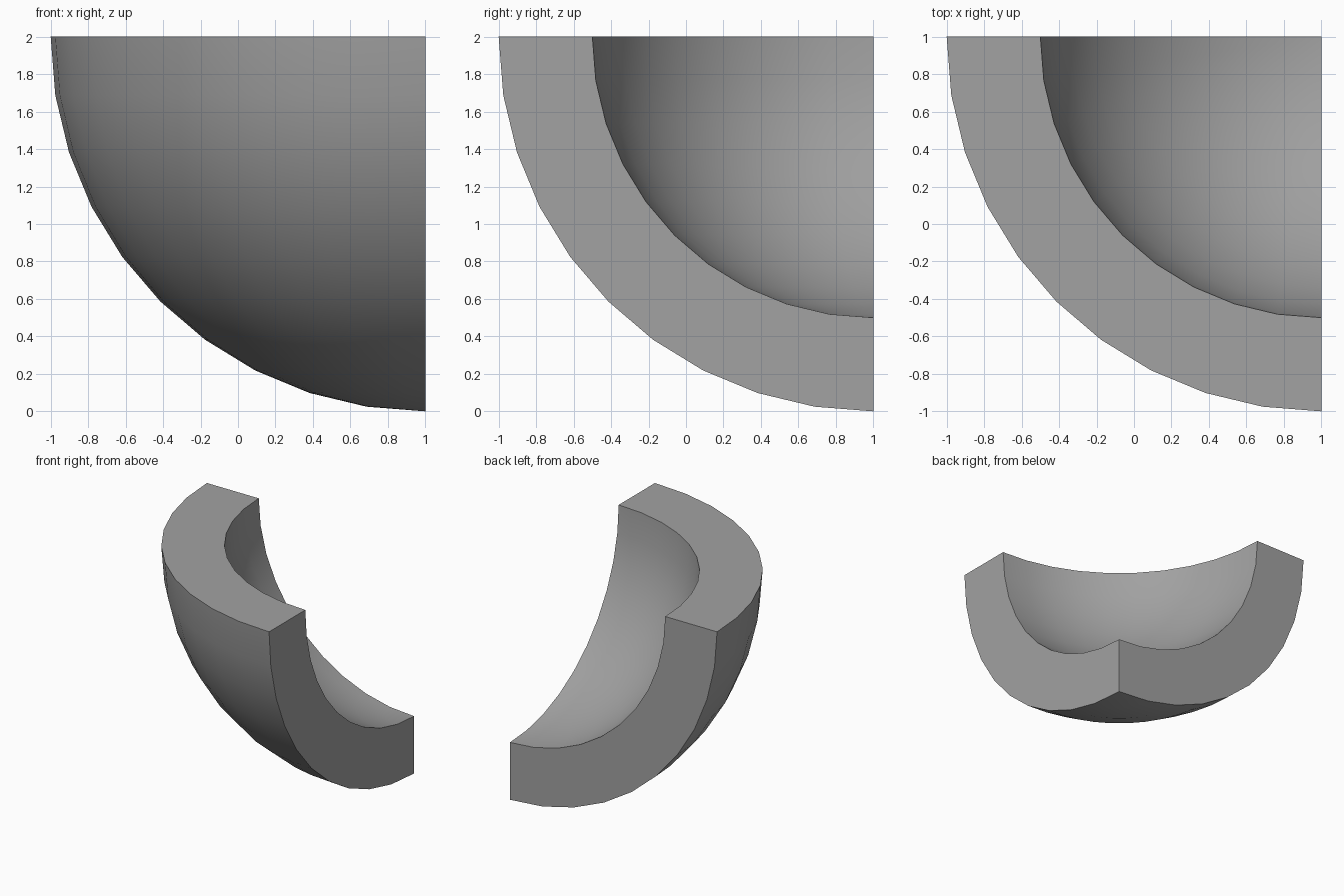
import bpy, bmesh
from math import pi, sin, cos, radians
from mathutils import Matrix, Vector

cube = bpy.data.objects.get("Cube")
if cube:
    bpy.data.objects.remove(cube, do_unlink=True)

STEPS = 10                      # facets per quarter turn
OUTER, INNER = 2.0, 1.5
CENTRE = Vector((1, 1, 2))

grey = bpy.data.materials.new("grey")
grey.use_nodes = True
colour = (0.36, 0.36, 0.36, 1)
grey.diffuse_color = colour
grey.node_tree.nodes["Principled BSDF"].inputs["Base Color"].default_value = colour


def quarter_arc(radius):
    """Arc in the xz plane from the rim down to the pole."""
    angles = [pi / 2 * i / STEPS for i in range(STEPS + 1)]
    return [Vector((-radius * cos(a), 0, -radius * sin(a))) for a in angles]


# Cross-section of the shell: outer arc down, inner arc back up
profile = quarter_arc(OUTER) + quarter_arc(INNER)[::-1]

bm = bmesh.new()
sections = []
for step in range(STEPS + 1):
    turn = Matrix.Rotation(pi / 2 * step / STEPS, 3, "Z")
    sections.append([bm.verts.new(turn @ p + CENTRE) for p in profile])

# Flat cut faces at both ends
bm.faces.new(sections[0])
bm.faces.new(sections[-1][::-1])

# Curved walls; the edge lying on the axis needs no wall
count = len(profile)
for a, b in zip(sections, sections[1:]):
    for i in range(count):
        if i != STEPS:
            j = (i + 1) % count
            bm.faces.new((a[i], b[i], b[j], a[j]))

# Weld the poles, then merge the top rim into one flat face
bmesh.ops.remove_doubles(bm, verts=bm.verts[:], dist=0.0001)
bmesh.ops.recalc_face_normals(bm, faces=bm.faces[:])
rim = [f for f in bm.faces if all(v.co.z > 1.999 for v in f.verts)]
bmesh.ops.dissolve_faces(bm, faces=rim)

mesh = bpy.data.meshes.new("shell_octant")
bm.to_mesh(mesh)
bm.free()
mesh.materials.append(grey)
shell = bpy.data.objects.new("shell_octant", mesh)
bpy.context.collection.objects.link(shell)

# Smooth curved walls with sharp cut edges
bpy.ops.object.select_all(action="DESELECT")
shell.select_set(True)
bpy.context.view_layer.objects.active = shell
bpy.ops.object.shade_smooth_by_angle(angle=radians(30))
